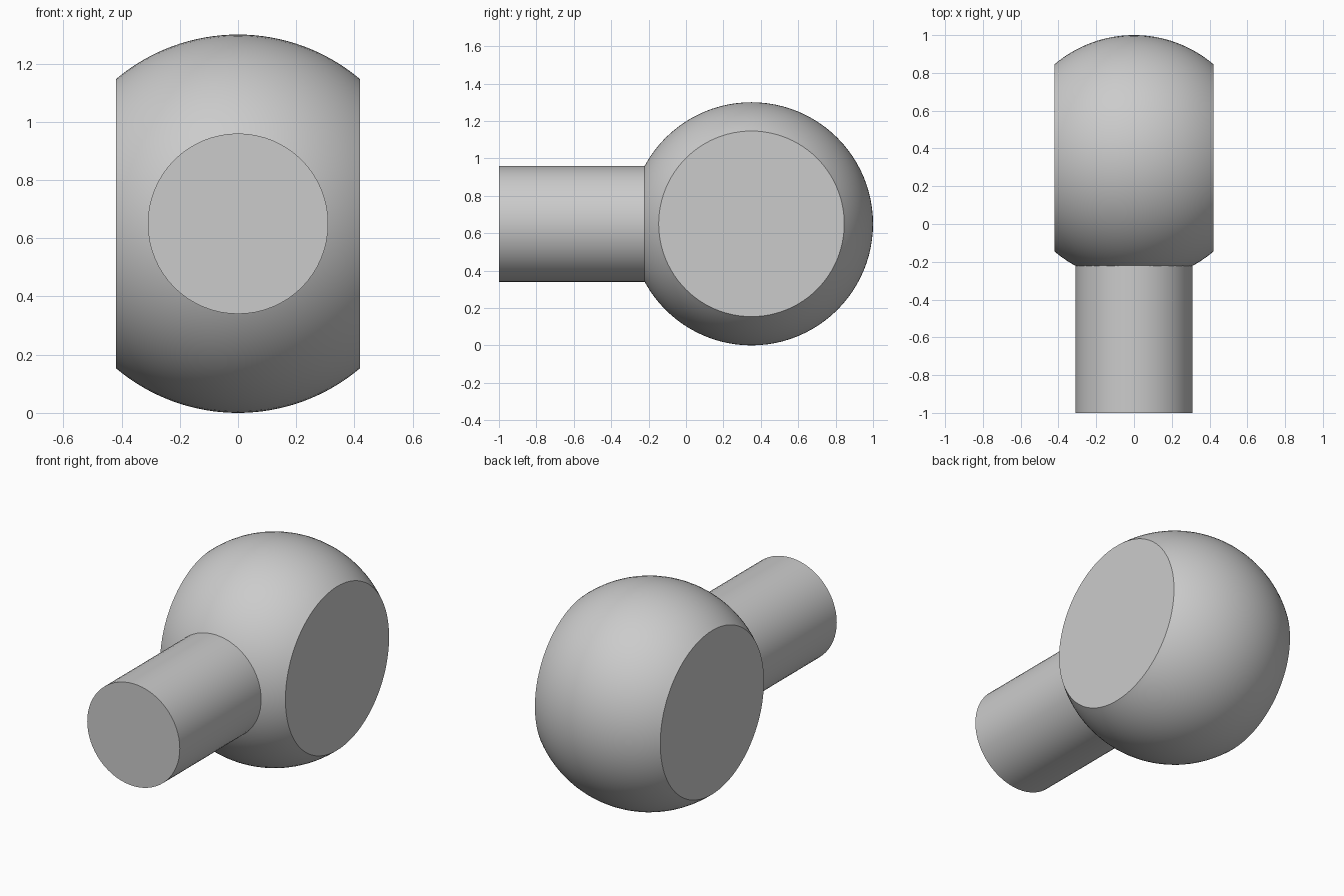
import bpy
import bmesh
import math
from mathutils import Matrix, Vector

cube = bpy.data.objects.get("Cube")
if cube:
    bpy.data.objects.remove(cube, do_unlink=True)

BALL_RADIUS = 0.65
FLAT_X = 0.42
CENTRE = Vector((0, 0.35, BALL_RADIUS))
SHAFT_RADIUS = 0.31
SHAFT_FRONT = -1.0
SHAFT_BACK = -0.15  # buried inside the ball

grey = bpy.data.materials.new("light_grey")
grey.use_nodes = True
colour = (0.6, 0.6, 0.6, 1)
grey.diffuse_color = colour
grey.node_tree.nodes["Principled BSDF"].inputs["Base Color"].default_value = colour


def add_part(name, bm, location):
    """Turn a bmesh into a smooth object with sharp rims."""
    bmesh.ops.recalc_face_normals(bm, faces=bm.faces)
    mesh = bpy.data.meshes.new(name)
    bm.to_mesh(mesh)
    bm.free()
    mesh.materials.append(grey)
    obj = bpy.data.objects.new(name, mesh)
    obj.location = location
    bpy.context.collection.objects.link(obj)
    bpy.ops.object.select_all(action="DESELECT")
    obj.select_set(True)
    bpy.context.view_layer.objects.active = obj
    bpy.ops.object.shade_smooth_by_angle(angle=math.radians(30))
    return obj


# Ball: an arc revolved around x, closed by two flat sides
bm = bmesh.new()
steps, segments = 32, 96
limit = math.asin(FLAT_X / BALL_RADIUS)
rings = []
for i in range(steps + 1):
    a = limit * (2 * i / steps - 1)
    x, r = BALL_RADIUS * math.sin(a), BALL_RADIUS * math.cos(a)
    turns = [math.tau * j / segments for j in range(segments)]
    rings.append([bm.verts.new((x, r * math.cos(t), r * math.sin(t))) for t in turns])
for low, high in zip(rings, rings[1:]):
    for j in range(segments):
        k = (j + 1) % segments
        bm.faces.new((low[j], low[k], high[k], high[j]))
bm.faces.new(rings[0])
bm.faces.new(rings[-1])
add_part("ball_with_flat_sides", bm, CENTRE)

# Shaft: a plain cylinder running forward from the ball
bm = bmesh.new()
bmesh.ops.create_cone(
    bm, cap_ends=True, segments=64, radius1=SHAFT_RADIUS, radius2=SHAFT_RADIUS,
    depth=SHAFT_BACK - SHAFT_FRONT, matrix=Matrix.Rotation(math.pi / 2, 4, "X"))
add_part("shaft", bm, (0, (SHAFT_FRONT + SHAFT_BACK) / 2, CENTRE.z))
